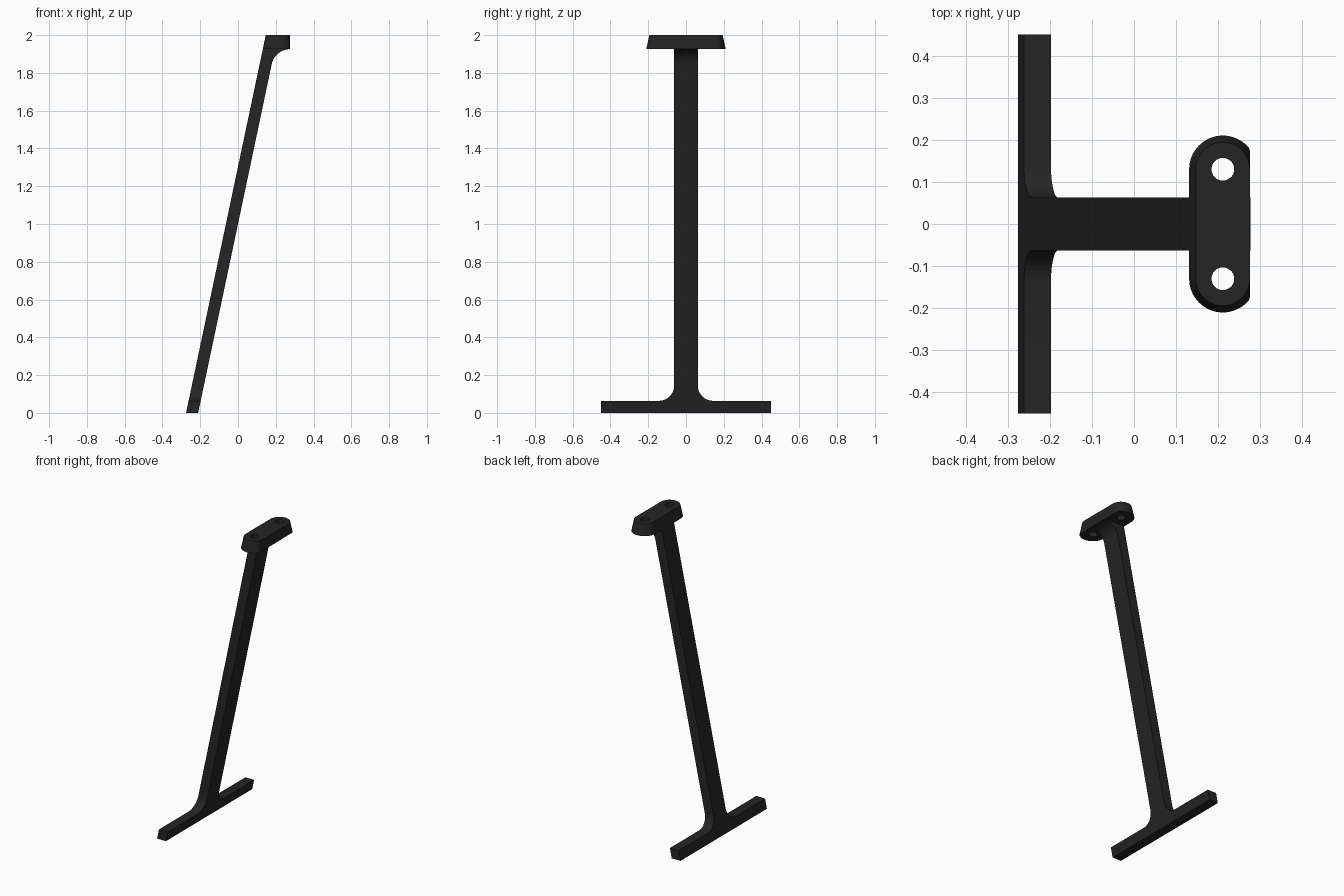
import bpy, bmesh, math

if "Cube" in bpy.data.objects:
    bpy.data.objects.remove(bpy.data.objects["Cube"])

SLOPE = 0.211        # sideways lean per unit of height
LEFT = -0.275        # left edge of the leg at the floor
THICK = 0.064        # leg thickness along x
HALF = 0.063         # leg half width along y
PLATE_Z = 1.926      # underside of the mounting plate

black = bpy.data.materials.new("matte_black")
black.diffuse_color = (0.018, 0.018, 0.018, 1)
black.use_nodes = True
black.node_tree.nodes["Principled BSDF"].inputs["Base Color"].default_value = black.diffuse_color


def arc(cx, cy, r, a0, a1, n):
    return [(cx + r * math.cos(math.radians(a0 + (a1 - a0) * i / n)),
             cy + r * math.sin(math.radians(a0 + (a1 - a0) * i / n))) for i in range(n + 1)]


def loft(name, ring_a, ring_b):
    """Closed solid between two rings that have the same number of points."""
    bm = bmesh.new()
    a = [bm.verts.new(p) for p in ring_a]
    b = [bm.verts.new(p) for p in ring_b]
    bm.faces.new(a[::-1])
    bm.faces.new(b)
    n = len(a)
    for i in range(n):
        j = (i + 1) % n
        bm.faces.new((a[i], a[j], b[j], b[i]))
    bmesh.ops.recalc_face_normals(bm, faces=bm.faces)
    mesh = bpy.data.meshes.new(name)
    bm.to_mesh(mesh)
    bm.free()
    ob = bpy.data.objects.new(name, mesh)
    bpy.context.collection.objects.link(ob)
    mesh.materials.append(black)
    return ob


def smooth(ob):
    bpy.ops.object.select_all(action='DESELECT')
    ob.select_set(True)
    bpy.context.view_layer.objects.active = ob
    bpy.ops.object.shade_smooth_by_angle(angle=math.radians(30))


# Leaning leg and foot bar: inverted T profile with filleted inner corners
R = 0.08
half = [(0.45, 0), (0.45, 0.064)] + arc(HALF + R, 0.064 + R, R, 270, 180, 12) + [(HALF, PLATE_Z)]
profile = half + [(-y, z) for y, z in reversed(half)]
leg = loft("leg_and_foot",
           [(LEFT + SLOPE * z, y, z) for y, z in profile],
           [(LEFT + THICK + SLOPE * z, y, z) for y, z in profile])
smooth(leg)

# Curved gusset between the leg and the plate underside
F = 0.1
lean = math.degrees(math.atan(SLOPE))
corner = LEFT + THICK + SLOPE * PLATE_Z
reach = F / math.tan(math.radians(90 + lean) / 2)
curve = arc(corner + reach, PLATE_Z - F, F, 90, 180 - lean, 14)
section = [(corner, PLATE_Z)] + curve
gusset = loft("gusset", [(x, -HALF, z) for x, z in section], [(x, HALF, z) for x, z in section])
smooth(gusset)


# Tapered mounting plate: rounded ends, trimmed flat on the right
def stadium(r, z):
    pts = arc(0.211, 0.13, r, 0, 180, 32) + arc(0.211, -0.13, r, 180, 360, 32)
    return [(min(x, 0.275), y, z) for x, y in pts]


plate = loft("mounting_plate", stadium(0.08, PLATE_Z), stadium(0.064, 2.0))

# Two screw holes through the plate
for side in (-1, 1):
    hole = arc(0.211, 0.13 * side, 0.027, 0, 348.75, 31)
    cutter = loft("hole_cutter", [(x, y, 1.8) for x, y in hole], [(x, y, 2.1) for x, y in hole])
    cutter.hide_render = True
    cutter.hide_set(True)
    mod = plate.modifiers.new("screw_hole", 'BOOLEAN')
    mod.operation = 'DIFFERENCE'
    mod.solver = 'EXACT'
    mod.object = cutter
smooth(plate)
